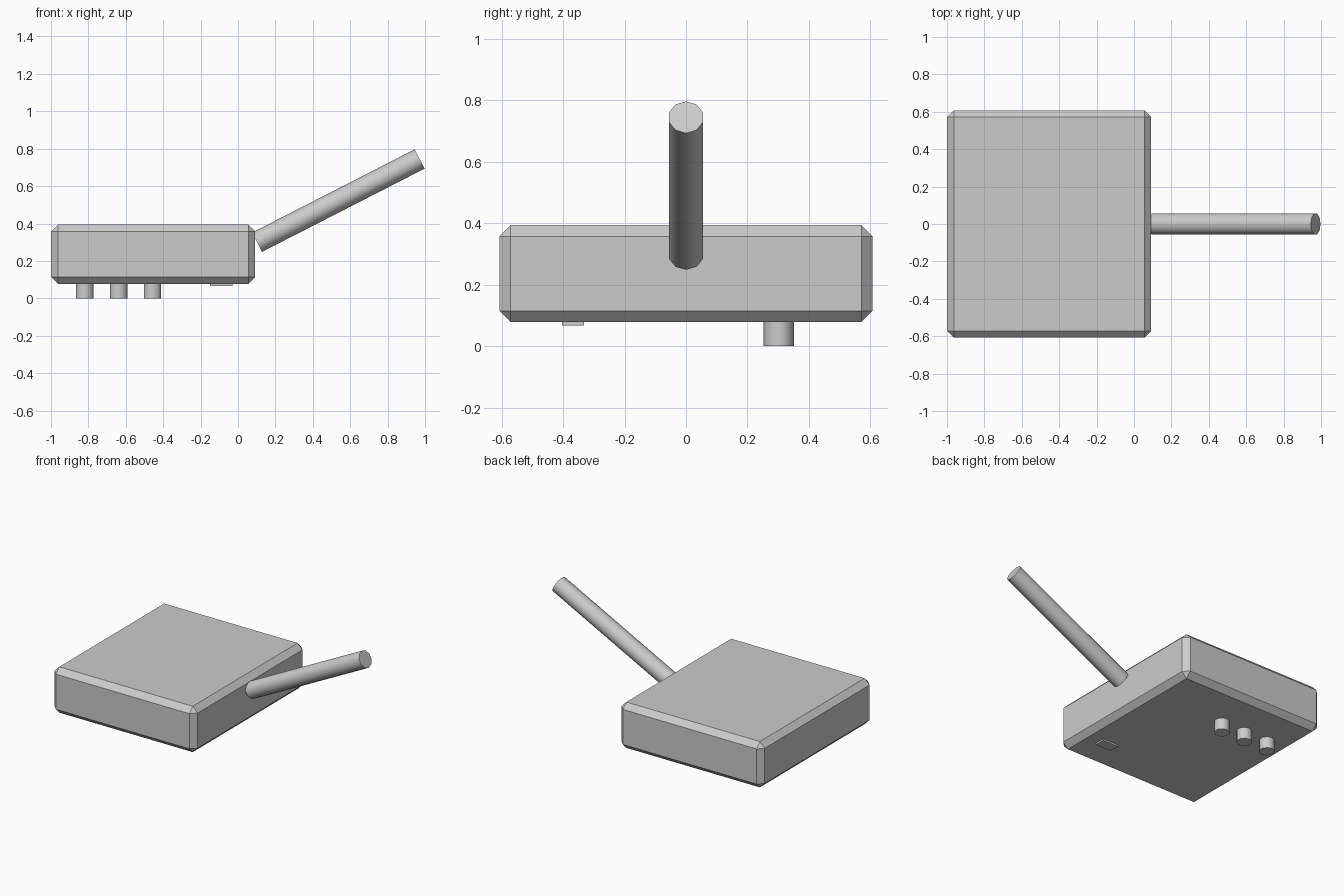
import bpy, math
from mathutils import Vector

if "Cube" in bpy.data.objects:
    bpy.data.objects.remove(bpy.data.objects["Cube"])

grey = bpy.data.materials.new("plain_grey")
grey.diffuse_color = (0.6, 0.6, 0.6, 1)
grey.use_nodes = True
grey.node_tree.nodes["Principled BSDF"].inputs["Base Color"].default_value = grey.diffuse_color


def box(name, lo, hi, bevel=0.0):
    lo, hi = Vector(lo), Vector(hi)
    bpy.ops.mesh.primitive_cube_add(size=1, location=(lo + hi) / 2)
    ob = bpy.context.object
    ob.name = name
    ob.scale = hi - lo
    bpy.ops.object.transform_apply(location=False, rotation=False, scale=True)
    if bevel:
        mod = ob.modifiers.new("chamfer", 'BEVEL')
        mod.width = bevel
        mod.segments = 1
    ob.data.materials.append(grey)
    return ob


def rod(name, start, end, radius, sides=10):
    start, end = Vector(start), Vector(end)
    axis = end - start
    bpy.ops.mesh.primitive_cylinder_add(vertices=sides, radius=radius, depth=axis.length,
                                        location=(start + end) / 2)
    ob = bpy.context.object
    ob.name = name
    ob.rotation_euler = axis.to_track_quat('Z', 'Y').to_euler()
    ob.data.materials.append(grey)
    bpy.ops.object.shade_smooth_by_angle(angle=math.radians(50))
    return ob


# Chamfered casing
box("casing", (-1.0, -0.608, 0.078), (0.092, 0.608, 0.394), 0.037)

# Slanted rod on the right face
rod("slanted_rod", (0.102, 0, 0.300), (0.971, 0, 0.745), 0.058)

# Three pegs under the casing
for i, x in enumerate((-0.82, -0.638, -0.457)):
    rod(f"peg_{i + 1}", (x, 0.302, 0.0), (x, 0.302, 0.10), 0.049)

# Thin plate under the casing
box("switch_plate", (-0.15, -0.403, 0.067), (-0.03, -0.332, 0.085))
